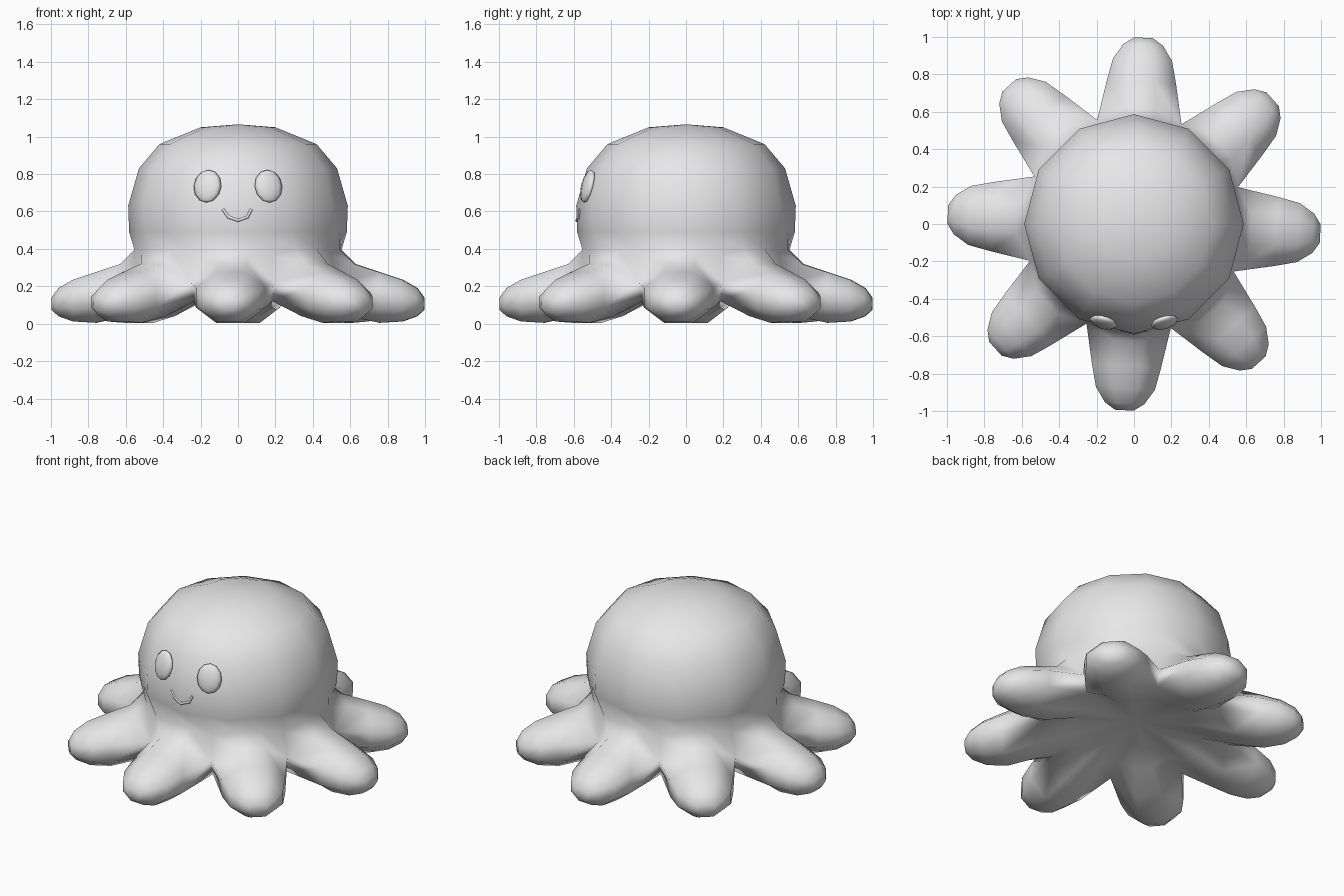
import bpy, bmesh
from math import cos, sin, radians
from mathutils import Vector

cube = bpy.data.objects.get("Cube")
if cube:
    bpy.data.objects.remove(cube)

grey = bpy.data.materials.new("soft grey")
grey.use_nodes = True
grey.diffuse_color = (0.8, 0.8, 0.8, 1)
grey.node_tree.nodes["Principled BSDF"].inputs["Base Color"].default_value = (0.8, 0.8, 0.8, 1)

COLS = 24        # three columns for each of the eight arms
TWIST = 4.5      # arms are turned a little against the head


def finish(bm, name):
    bmesh.ops.recalc_face_normals(bm, faces=bm.faces)
    mesh = bpy.data.meshes.new(name)
    bm.to_mesh(mesh)
    bm.free()
    mesh.materials.append(grey)
    mesh.shade_smooth()
    obj = bpy.data.objects.new(name, mesh)
    bpy.context.collection.objects.link(obj)
    return obj


def polar(r, deg, z):
    return Vector((r * cos(radians(deg)), r * sin(radians(deg)), z))


bm = bmesh.new()


def ring(radius, height, twist):
    return [bm.verts.new(polar(radius(i), 360 / COLS * i + twist, height(i))) for i in range(COLS)]


def bridge(a, b, skip=()):
    n = len(a)
    for i in range(n):
        if i not in skip:
            bm.faces.new((a[i], a[(i + 1) % n], b[(i + 1) % n], b[i]))


def fan(loop, z):
    tip = bm.verts.new((0, 0, z))
    for i in range(len(loop)):
        bm.faces.new((loop[i], loop[(i + 1) % len(loop)], tip))


def by_column(arm, valley):
    return lambda i: valley if i % 3 == 1 else arm


def twelve_sided(r):
    return lambda i: r if i % 2 == 0 else r * cos(radians(15))


# Head: a twelve-sided dome
rings = [ring(twelve_sided(r), lambda i, z=z: z, t) for r, z, t in (
    (0.20, 1.05, 0), (0.42, 0.96, 0), (0.53, 0.83, 0), (0.587, 0.63, 0), (0.582, 0.49, 0))]
fan(rings[0], 1.066)

# Skirt: flares out from the head to the arm roots
rings.append(ring(by_column(0.555, 0.55), by_column(0.395, 0.37), TWIST))
upper = ring(by_column(0.63, 0.59), by_column(0.32, 0.22), TWIST)
rings.append(upper)
for a, b in zip(rings, rings[1:]):
    bridge(a, b)

# Underside: hollow, rising to the middle
lower = ring(by_column(0.60, 0.55), by_column(0.04, 0.12), TWIST)
hollow = ring(by_column(0.40, 0.38), by_column(0.11, 0.145), TWIST)
bridge(lower, hollow)
fan(hollow, 0.2)

# Arms: eight tapering octagonal tubes that share the edges between them
SIDE = (-1, -0.42, 0.42, 1, 1, 0.42, -0.42, -1)
RISE = (0.4, 1, 1, 0.4, -0.4, -1, -1, -0.4)
for k in range(8):
    cols = [(3 * k + j) % COLS for j in (-2, -1, 0, 1)]
    loop = [upper[c] for c in cols] + [lower[c] for c in reversed(cols)]
    out = polar(1, 45 * k - 3, 0)
    across = Vector((-out.y, out.x, 0))
    for r, w, top, bottom in ((0.76, 0.185, 0.275, 0.005), (0.88, 0.158, 0.235, 0.012),
                              (0.96, 0.105, 0.19, 0.04), (0.997, 0.05, 0.14, 0.075)):
        mid, half = (top + bottom) / 2, (top - bottom) / 2
        section = [bm.verts.new(out * r + across * s * w + Vector((0, 0, mid + half * h)))
                   for s, h in zip(SIDE, RISE)]
        bridge(loop, section)
        loop = section
    bm.faces.new(loop)
finish(bm, "body_with_arms")

# Eyes: flattened balls set into the head
for side, name in ((1, "left_eye"), (-1, "right_eye")):
    bm = bmesh.new()
    bmesh.ops.create_uvsphere(bm, u_segments=8, v_segments=6, radius=1)
    eye = finish(bm, name)
    eye.scale = (0.077, 0.032, 0.09)
    eye.location = (side * 0.163, -0.525, 0.735)
    eye.rotation_euler = (radians(-14), 0, radians(side * 16))

# Mouth: a thin smile half sunk into the head
curve = bpy.data.curves.new("mouth", "CURVE")
curve.dimensions = "3D"
curve.bevel_depth = 0.009
curve.bevel_resolution = 1
curve.use_fill_caps = True
spline = curve.splines.new("POLY")
smile = ((-0.08, 0.612), (-0.05, 0.57), (0, 0.552), (0.05, 0.57), (0.07, 0.612))
spline.points.add(len(smile) - 1)
for point, (x, z) in zip(spline.points, smile):
    point.co = (x, -0.583 + abs(x) * 0.26, z, 1)
curve.materials.append(grey)
mouth = bpy.data.objects.new("mouth", curve)
bpy.context.collection.objects.link(mouth)
